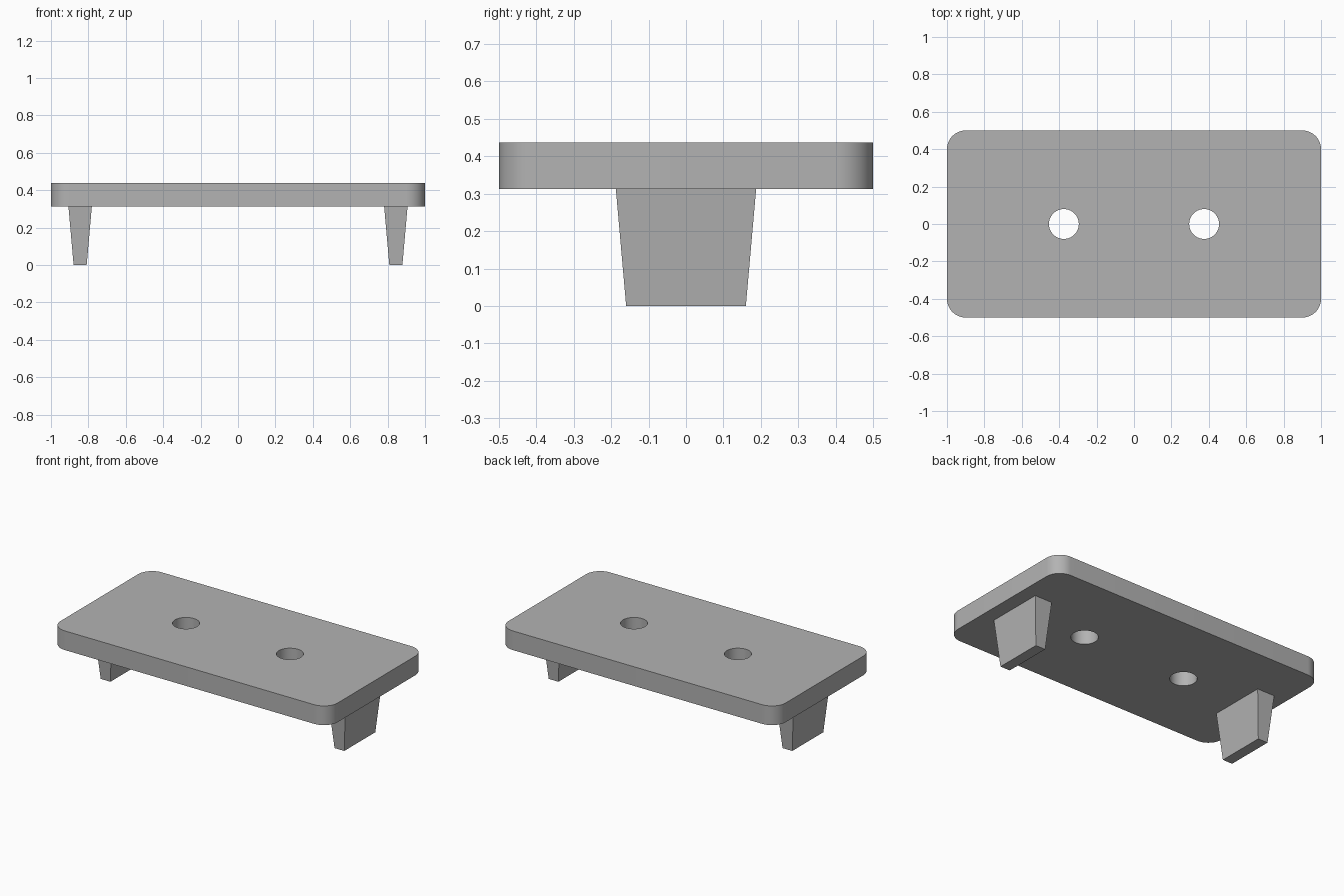
import bpy
import bmesh
from math import radians

if "Cube" in bpy.data.objects:
    bpy.data.objects.remove(bpy.data.objects["Cube"])

PLATE_BOTTOM, PLATE_TOP = 0.3125, 0.4375
HOLE_X, HOLE_RADIUS = 0.375, 0.08
LEG_X = 0.844

grey = bpy.data.materials.new("plain grey")
grey.use_nodes = True
colour = (0.45, 0.45, 0.45, 1)
grey.diffuse_color = colour
grey.node_tree.nodes["Principled BSDF"].inputs["Base Color"].default_value = colour


def add_object(name, bm):
    bmesh.ops.recalc_face_normals(bm, faces=bm.faces)
    mesh = bpy.data.meshes.new(name)
    bm.to_mesh(mesh)
    bm.free()
    mesh.materials.append(grey)
    obj = bpy.data.objects.new(name, mesh)
    bpy.context.collection.objects.link(obj)
    return obj


def activate(obj):
    bpy.ops.object.select_all(action="DESELECT")
    obj.select_set(True)
    bpy.context.view_layer.objects.active = obj


# Slab with rounded vertical corners
bm = bmesh.new()
bmesh.ops.create_cube(bm, size=1)
for v in bm.verts:
    v.co.x *= 2
    v.co.z = PLATE_TOP if v.co.z > 0 else PLATE_BOTTOM
upright = [e for e in bm.edges if abs(e.verts[0].co.z - e.verts[1].co.z) > 0.01]
bmesh.ops.bevel(bm, geom=upright, offset=0.1, segments=12, profile=0.5, affect="EDGES")
plate = add_object("top_plate", bm)

# Two round holes through the slab
for side in (-1, 1):
    bpy.ops.mesh.primitive_cylinder_add(
        vertices=48, radius=HOLE_RADIUS, depth=1, location=(side * HOLE_X, 0, PLATE_TOP))
    cutter = bpy.context.object
    cutter.hide_render = True
    cut = plate.modifiers.new("hole", "BOOLEAN")
    cut.operation = "DIFFERENCE"
    cut.solver = "EXACT"
    cut.object = cutter
    activate(plate)
    bpy.ops.object.modifier_apply(modifier=cut.name)
    bpy.data.objects.remove(cutter)
activate(plate)
bpy.ops.object.shade_smooth_by_angle(angle=radians(30))

# Tapered legs, wider where they meet the slab
for name, side in (("right_leg", -1), ("left_leg", 1)):
    bm = bmesh.new()
    bmesh.ops.create_cube(bm, size=2)
    for v in bm.verts:
        upper = v.co.z > 0
        v.co.x = side * LEG_X + v.co.x * (0.0625 if upper else 0.035)
        v.co.y *= 0.1875 if upper else 0.16
        v.co.z = PLATE_BOTTOM if upper else 0
    add_object(name, bm)
